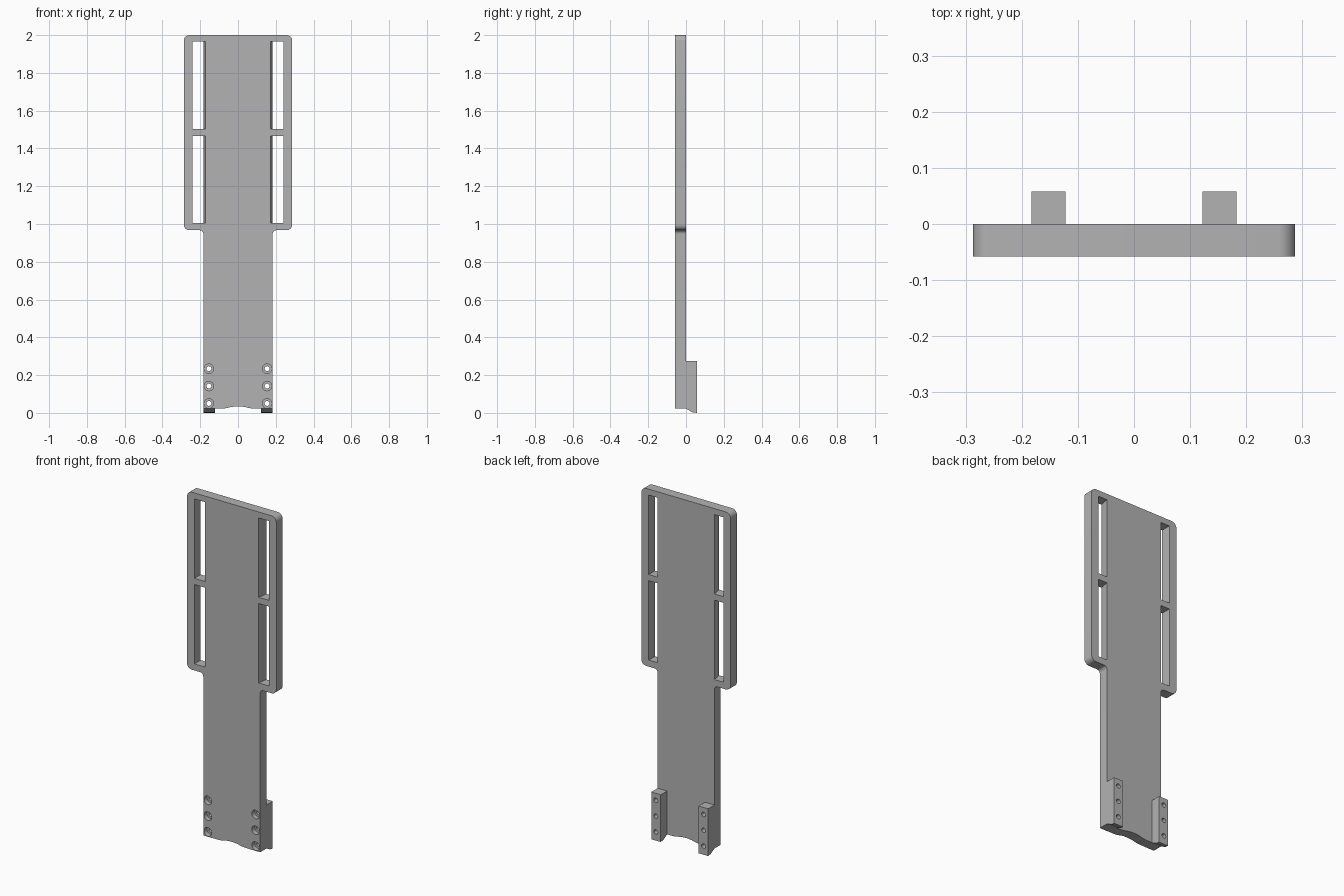
import bpy
import bmesh
from math import sin, cos, pi, radians
from mathutils import Matrix

if "Cube" in bpy.data.objects:
    bpy.data.objects.remove(bpy.data.objects["Cube"], do_unlink=True)

grey = bpy.data.materials.new("plain_grey")
grey.use_nodes = True
grey.diffuse_color = (0.45, 0.45, 0.45, 1)
grey.node_tree.nodes["Principled BSDF"].inputs["Base Color"].default_value = (0.45, 0.45, 0.45, 1)

FRONT, BACK, REAR = -0.058, 0.0, 0.058


def make_object(name, bm):
    bmesh.ops.recalc_face_normals(bm, faces=bm.faces)
    mesh = bpy.data.meshes.new(name)
    bm.to_mesh(mesh)
    bm.free()
    mesh.materials.append(grey)
    obj = bpy.data.objects.new(name, mesh)
    bpy.context.collection.objects.link(obj)
    return obj


def prism(name, points, shift):
    """Extrude a closed loop of 3D points along a vector."""
    bm = bmesh.new()
    face = bm.faces.new([bm.verts.new(p) for p in points])
    ext = bmesh.ops.extrude_face_region(bm, geom=[face])
    verts = [v for v in ext["geom"] if isinstance(v, bmesh.types.BMVert)]
    bmesh.ops.translate(bm, verts=verts, vec=shift)
    return make_object(name, bm)


def cylinder(name, x, z, radius, y0, y1):
    bm = bmesh.new()
    place = Matrix.Translation((x, (y0 + y1) / 2, z)) @ Matrix.Rotation(pi / 2, 4, "X")
    bmesh.ops.create_cone(bm, cap_ends=True, segments=32, radius1=radius,
                          radius2=radius, depth=y1 - y0, matrix=place)
    return make_object(name, bm)


def arc(cx, cz, r, start, end, n=8):
    angles = [radians(start + (end - start) * i / n) for i in range(n + 1)]
    return [(cx + r * cos(a), cz + r * sin(a)) for a in angles]


def cut(obj, cutters):
    for c in cutters:
        mod = obj.modifiers.new("cut", "BOOLEAN")
        mod.operation = "DIFFERENCE"
        mod.solver = "EXACT"
        mod.object = c
    graph = bpy.context.evaluated_depsgraph_get()
    mesh = bpy.data.meshes.new_from_object(obj.evaluated_get(graph))
    obj.modifiers.clear()
    obj.data = mesh


# Plate outline: wavy foot, narrow stem, filleted shoulder, rounded head
half = [(0.14 - 0.14 * i / 12, 0.022 + 0.006 * (1 - cos(pi * (i / 12)))
         - 0.004 * sin(pi * i / 12) ** 4) for i in range(12, -1, -1)]
half += [(0.183, 0.022)]
half += arc(0.203, 0.947, 0.02, 180, 90)
half += arc(0.257, 0.997, 0.03, -90, 0)
half += arc(0.257, 1.97, 0.03, 0, 90)
outline = half + [(-x, z) for x, z in reversed(half) if x > 1e-6]
plate = prism("paddle_plate", [(x, FRONT, z) for x, z in outline], (0, BACK - FRONT, 0))

# Slots with a sloping inner wall, and stepped screw holes
plate_cutters, hole_cutters = [], []
for s in (-1, 1):
    for z0, z1 in ((1.005, 1.467), (1.503, 1.965)):
        section = [(0.171, FRONT - 0.01), (0.172, FRONT), (0.178, -0.035),
                   (0.182, BACK), (0.182, 0.01), (0.24, 0.01), (0.24, FRONT - 0.01)]
        plate_cutters.append(prism("slot_cutter", [(s * x, y, z0) for x, y in section],
                                   (0, 0, z1 - z0)))
    for z in (0.05, 0.142, 0.234):
        hole_cutters.append(cylinder("hole_cutter", s * 0.154, z, 0.013, -0.1, 0.1))
        plate_cutters.append(cylinder("counterbore_cutter", s * 0.154, z, 0.025, -0.1, -0.03))
cut(plate, plate_cutters + hole_cutters)

# Mounting blocks on the back, with a sloping underside
parts = [plate]
profile = [(BACK, 0.022), (0.035, 0.003), (REAR, 0), (REAR, 0.275), (BACK, 0.275)]
for s, side in ((-1, "right"), (1, "left")):
    block = prism(side + "_mounting_block", [(s * 0.122, y, z) for y, z in profile],
                  (s * 0.061, 0, 0))
    cut(block, hole_cutters)
    parts.append(block)

for c in plate_cutters + hole_cutters:
    bpy.data.objects.remove(c, do_unlink=True)

# Smooth fillets and holes, keep the edges sharp
bpy.ops.object.select_all(action="DESELECT")
for p in parts:
    p.select_set(True)
bpy.context.view_layer.objects.active = plate
bpy.ops.object.shade_smooth_by_angle(angle=radians(30))
